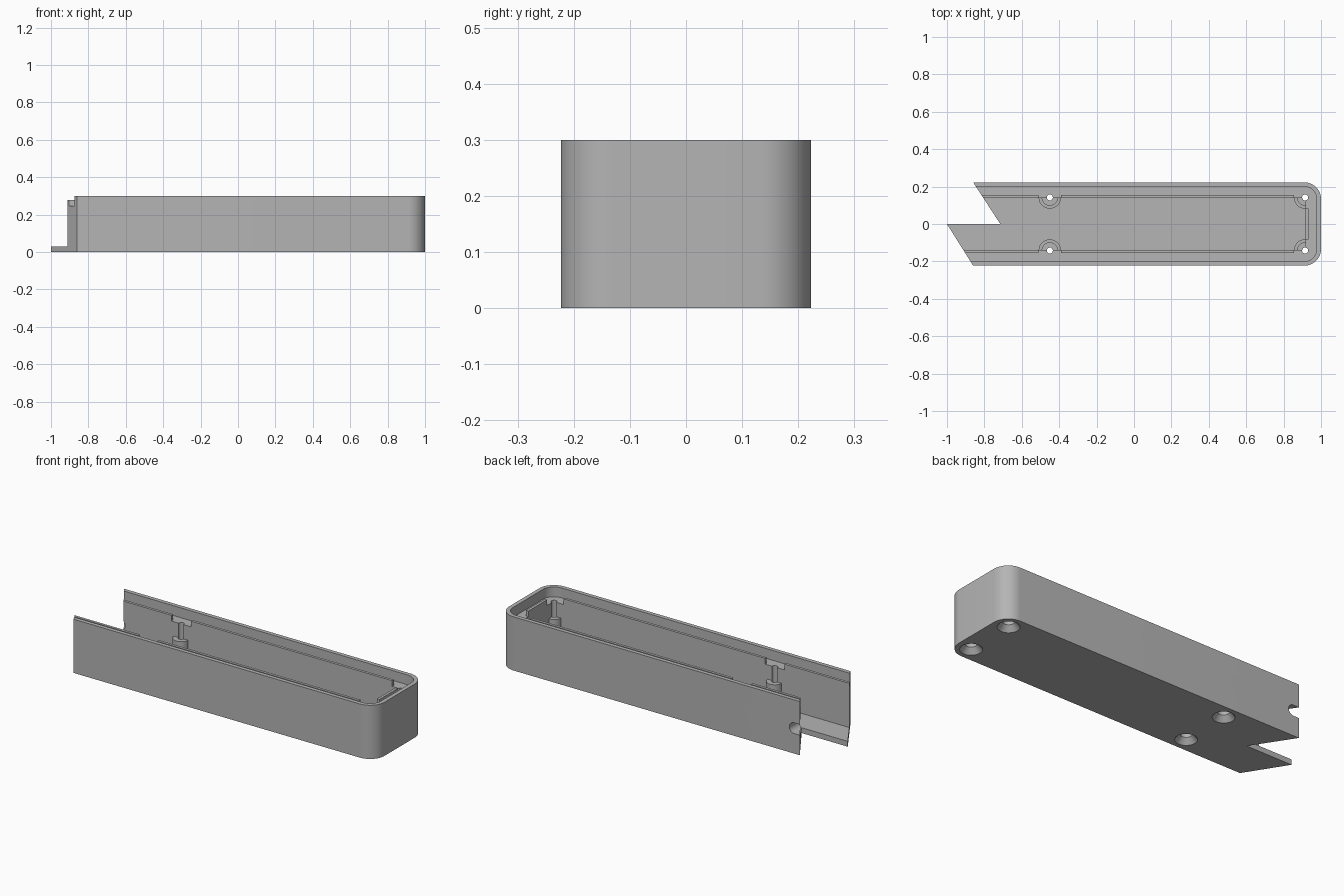
import bpy
import bmesh
import math

if "Cube" in bpy.data.objects:
    bpy.data.objects.remove(bpy.data.objects["Cube"], do_unlink=True)

HALF_W, HEIGHT, FLOOR, LEDGE = 0.223, 0.30, 0.03, 0.245
SCREWS = [(x, y) for x in (-0.45, 0.915) for y in (-0.142, 0.142)]

grey = bpy.data.materials.new("plain_grey")
grey.use_nodes = True
grey.diffuse_color = (0.46, 0.46, 0.46, 1)
grey.node_tree.nodes["Principled BSDF"].inputs["Base Color"].default_value = (0.46, 0.46, 0.46, 1)


def make_object(name, bm):
    bmesh.ops.recalc_face_normals(bm, faces=bm.faces)
    mesh = bpy.data.meshes.new(name)
    bm.to_mesh(mesh)
    bm.free()
    mesh.materials.append(grey)
    obj = bpy.data.objects.new(name, mesh)
    bpy.context.collection.objects.link(obj)
    return obj


def prism(name, outline, z0, z1):
    """Extrude a flat outline from z0 up to z1."""
    bm = bmesh.new()
    face = bm.faces.new([bm.verts.new((x, y, z0)) for x, y in outline])
    top = bmesh.ops.extrude_face_region(bm, geom=[face])["geom"]
    verts = [v for v in top if isinstance(v, bmesh.types.BMVert)]
    bmesh.ops.translate(bm, verts=verts, vec=(0, 0, z1 - z0))
    return make_object(name, bm)


def lathe(name, x, y, profile, sides=40):
    """Closed turned solid from (radius, height) pairs, bottom to top."""
    bm = bmesh.new()
    rings = [[bm.verts.new((x + r * math.cos(a), y + r * math.sin(a), z))
              for a in (math.tau * i / sides for i in range(sides))]
             for r, z in profile]
    for low, high in zip(rings, rings[1:]):
        for i in range(sides):
            j = (i + 1) % sides
            bm.faces.new((low[i], low[j], high[j], high[i]))
    bm.faces.new(rings[0])
    bm.faces.new(rings[-1])
    return make_object(name, bm)


def case_outline(inset, left=-1.1):
    """Plan of the case, rounded at the right end, moved inward by inset."""
    r = max(0.09 - inset, 0.006)
    w, right = HALF_W - inset, 1 - inset
    pts = [(left, -w)]
    for sign, start in ((-1, -90), (1, 0)):
        for i in range(13):
            a = math.radians(start + 90 * i / 12)
            pts.append((right - r + r * math.cos(a), sign * (w - r) + r * math.sin(a)))
    return pts + [(left, w)]


def box_outline(x0, x1, y0, y1):
    return [(x0, y0), (x1, y0), (x1, y1), (x0, y1)]


def combine(target, tool, operation="DIFFERENCE"):
    mod = target.modifiers.new("combine", "BOOLEAN")
    mod.operation, mod.solver, mod.object = operation, "EXACT", tool
    bpy.context.view_layer.objects.active = target
    bpy.ops.object.modifier_apply(modifier=mod.name)
    bpy.data.objects.remove(tool, do_unlink=True)


def cut_open_end(target):
    """Slanted, stepped cut across the open left end."""
    outline = [(-1.3, -0.446), (-0.72, -0.446), (-1, 0), (-0.715, 0),
               (-1.005, 0.446), (-1.3, 0.446)]
    combine(target, prism("end_cutter", outline, -0.1, 0.5))


# Case shell: thin rim above, thick wall below the ledge
case = prism("case_body", case_outline(0), 0, HEIGHT)
combine(case, prism("rim_cutter", case_outline(0.023, -1.2), LEDGE, 0.4))
combine(case, prism("cavity_cutter", case_outline(0.083, -1.2), FLOOR, 0.4))

# Screw bosses, through holes and countersinks
for x, y in SCREWS:
    boss = [(0.06, 0.01), (0.06, 0.10), (0.044, 0.10), (0.044, 0.165)]
    combine(case, lathe("boss", x, y, boss), "UNION")
for x, y in SCREWS:
    bore = [(0.058, -0.01), (0.056, 0.0), (0.03, 0.03), (0.03, 0.05),
            (0.016, 0.05), (0.016, 0.4)]
    combine(case, lathe("bore", x, y, bore))
cut_open_end(case)

# Rounded cable slot in the end of the back wall
bm = bmesh.new()
slot = [(-1.0, 0.112)]
slot += [(-0.825 + 0.03 * math.cos(a), 0.142 + 0.03 * math.sin(a))
         for a in (math.radians(-90 + 12 * i) for i in range(16))]
slot.append((-1.0, 0.172))
face = bm.faces.new([bm.verts.new((x, 0.1, z)) for x, z in slot])
moved = bmesh.ops.extrude_face_region(bm, geom=[face])["geom"]
bmesh.ops.translate(bm, verts=[v for v in moved if isinstance(v, bmesh.types.BMVert)],
                    vec=(0, 0.2, 0))
combine(case, make_object("slot_cutter", bm))

# Raised rib along the inner edge of the ledge, broken at each screw
rib = prism("locating_rib", case_outline(0.068), LEDGE, 0.277)
combine(rib, prism("rib_cutter", case_outline(0.083, -1.2), 0.2, 0.4))
for x, y in SCREWS:
    combine(rib, prism("gap_cutter", box_outline(x - 0.06, x + 0.2 if x > 0 else x + 0.06,
                                                 y - 0.06, y + 0.06), 0.2, 0.4))
cut_open_end(rib)

# Smooth the curved surfaces, keep edges sharp
bpy.ops.object.select_all(action="DESELECT")
for obj in (case, rib):
    obj.select_set(True)
bpy.context.view_layer.objects.active = case
bpy.ops.object.shade_smooth_by_angle(angle=math.radians(30))
